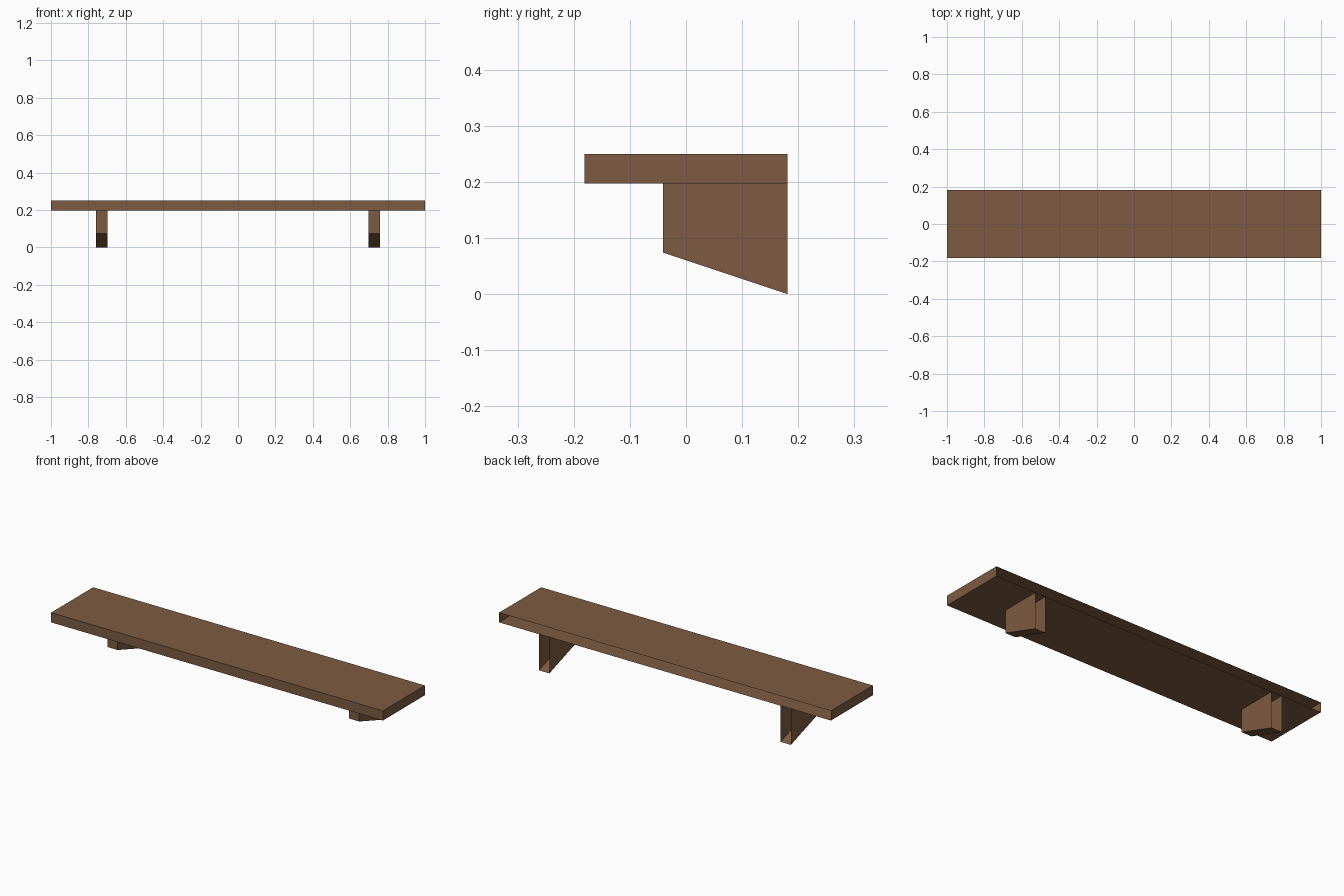
import bpy, bmesh

if "Cube" in bpy.data.objects:
    bpy.data.objects.remove(bpy.data.objects["Cube"])

wood = bpy.data.materials.new("brown wood")
wood.diffuse_color = (0.21, 0.104, 0.053, 1)
wood.use_nodes = True
wood.node_tree.nodes["Principled BSDF"].inputs["Base Color"].default_value = wood.diffuse_color


def open_box(name, x, y, z, front_bottom=None, open_top=False):
    """Box with no back face; the front lower edge can be raised for a slanted underside."""
    bm = bmesh.new()
    bmesh.ops.create_cube(bm, size=1)
    bm.normal_update()
    # the wall side is left open, as is the bracket top that the plank covers
    hidden = [f for f in bm.faces
              if f.normal.y > 0.9 or (open_top and f.normal.z > 0.9)]
    bmesh.ops.delete(bm, geom=hidden, context='FACES')
    for v in bm.verts:
        front_low = v.co.y < 0 and v.co.z < 0
        v.co.x = x[v.co.x > 0]
        v.co.y = y[v.co.y > 0]
        v.co.z = z[v.co.z > 0]
        if front_low and front_bottom is not None:
            v.co.z = front_bottom
    mesh = bpy.data.meshes.new(name)
    bm.to_mesh(mesh)
    bm.free()
    mesh.materials.append(wood)
    obj = bpy.data.objects.new(name, mesh)
    bpy.context.collection.objects.link(obj)


# long shelf board
open_box("shelf_board", (-1, 1), (-0.181, 0.181), (0.197, 0.25))

# two slanted supports below it
for side, cx in (("left", -0.728), ("right", 0.728)):
    open_box(side + "_bracket", (cx - 0.031, cx + 0.031), (-0.041, 0.181),
             (0.0, 0.197), front_bottom=0.074, open_top=True)
